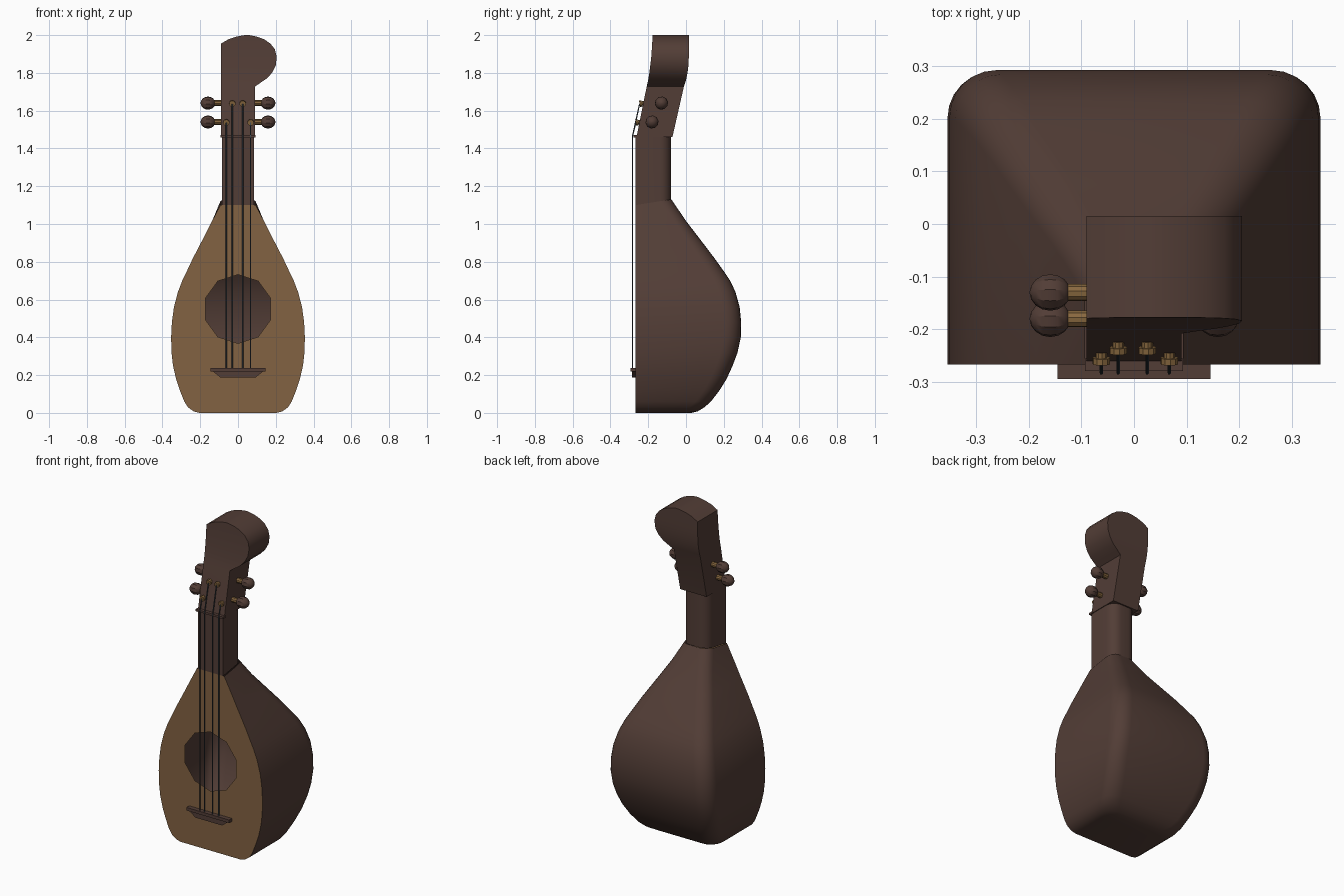
import bpy, bmesh, math
from mathutils import Vector

if "Cube" in bpy.data.objects:
    bpy.data.objects.remove(bpy.data.objects["Cube"])


def material(name, color):
    m = bpy.data.materials.new(name)
    m.diffuse_color = (*color, 1)
    m.use_nodes = True
    m.node_tree.nodes["Principled BSDF"].inputs["Base Color"].default_value = m.diffuse_color
    return m


WOOD = material("dark wood", (0.085, 0.047, 0.037))
TAN = material("tan soundboard", (0.225, 0.122, 0.054))
BRASS = material("brass", (0.25, 0.14, 0.05))
STEEL = material("string steel", (0.05, 0.065, 0.08))
FRONT = -0.267


def finish(name, bm, mat, angle=35):
    bmesh.ops.recalc_face_normals(bm, faces=bm.faces)
    me = bpy.data.meshes.new(name)
    bm.to_mesh(me)
    bm.free()
    me.materials.append(mat)
    ob = bpy.data.objects.new(name, me)
    bpy.context.collection.objects.link(ob)
    bpy.context.view_layer.objects.active = ob
    bpy.ops.object.select_all(action='DESELECT')
    ob.select_set(True)
    if angle:
        bpy.ops.object.shade_smooth_by_angle(angle=math.radians(angle))
    return ob


def loft(name, rings, mat, closed=True, caps=(True, True), angle=35):
    bm = bmesh.new()
    rows = [[bm.verts.new(p) for p in r] for r in rings]
    n = len(rows[0])
    for a, b in zip(rows, rows[1:]):
        for i in range(n if closed else n - 1):
            j = (i + 1) % n
            bm.faces.new((a[i], a[j], b[j], b[i]))
    for row, cap in zip((rows[0], rows[-1]), caps):
        if cap:
            bm.faces.new(row)
    return finish(name, bm, mat, angle)


def lathe(name, start, direction, profile, mat, sides=10, angle=35):
    """Turned part: profile holds (distance along axis, radius)."""
    d = Vector(direction).normalized()
    u = d.orthogonal().normalized()
    v = d.cross(u)
    turn = [2 * math.pi * i / sides for i in range(sides)]
    rings = [[Vector(start) + d * t + (u * math.cos(a) + v * math.sin(a)) * r for a in turn]
             for t, r in profile]
    return loft(name, rings, mat, angle=angle)


def arch(w, back, z, tilt=0.0, steps=6):
    """Section open at the front, with two rounded back corners."""
    r = 0.05 + 0.11 * w
    half = [(w, FRONT)]
    for i in range(steps + 1):
        a = math.pi / 2 * i / steps
        half.append((w - r + r * math.cos(a), back - r + r * math.sin(a)))
    pts = half + [(-x, y) for x, y in reversed(half)]
    return [(x, y, z + tilt * (y - FRONT)) for x, y in pts]


# bowl: height, half width, back depth
BODY = [(0, 0.205, 0.03), (0.008, 0.235, 0.062), (0.03, 0.265, 0.098), (0.06, 0.284, 0.132),
        (0.12, 0.308, 0.178), (0.18, 0.328, 0.215), (0.25, 0.344, 0.247), (0.32, 0.352, 0.273),
        (0.4, 0.354, 0.29), (0.48, 0.35, 0.292), (0.56, 0.339, 0.284), (0.64, 0.318, 0.262),
        (0.7, 0.295, 0.234), (0.75, 0.271, 0.2), (0.82, 0.238, 0.15), (0.92, 0.186, 0.074),
        (1.02, 0.135, -0.003), (1.1, 0.093, -0.077)]
loft("bowl", [arch(w, b, z, 0.16 if z > 1.05 else 0) for z, w, b in BODY], WOOD,
     closed=False, caps=(True, False), angle=40)

# soundboard with ten-sided hole
bm = bmesh.new()
outline = [(w, z) for z, w, b in BODY] + [(-w, z) for z, w, b in reversed(BODY)]
hole = [(0.182 * math.cos(math.radians(90 + 36 * i)), 0.55 + 0.182 * math.sin(math.radians(90 + 36 * i)))
        for i in range(10)]
for loop in (outline, hole):
    vs = [bm.verts.new((x, FRONT, z)) for x, z in loop]
    for i in range(len(vs)):
        bm.edges.new((vs[i - 1], vs[i]))
bmesh.ops.triangle_fill(bm, edges=bm.edges[:], use_beauty=True, normal=(0, -1, 0))
finish("soundboard", bm, TAN, 0)

# neck
loft("neck", [arch(0.086, -0.08, z, t) for z, t in ((1.1, 0.16), (1.465, 0))], WOOD)

# curled head: height, left x, right x, front y, back y
HEAD = [(1.46, -0.09, 0.09, -0.262, -0.072), (1.728, -0.09, 0.09, -0.208, -0.011),
        (1.745, -0.09, 0.115, -0.204, -0.005), (1.77, -0.09, 0.152, -0.199, 0.002),
        (1.8, -0.09, 0.18, -0.194, 0.008), (1.84, -0.09, 0.2, -0.189, 0.013),
        (1.885, -0.09, 0.205, -0.184, 0.015), (1.925, -0.09, 0.195, -0.181, 0.015),
        (1.955, -0.09, 0.172, -0.179, 0.015), (1.978, -0.05, 0.138, -0.178, 0.015),
        (1.992, -0.008, 0.1, -0.177, 0.015), (2.0, 0.035, 0.06, -0.177, 0.015)]
loft("head", [[(l, f, z), (r, f, z), (r, b, z), (l, b, z)] for z, l, r, f, b in HEAD], WOOD)


# nut and bridge: height, half width, front y
def bar(name, rows):
    loft(name, [[(-w, f, z), (w, f, z), (w, -0.255, z), (-w, -0.255, z)] for z, w, f in rows], WOOD, angle=0)


bar("nut", [(1.457, 0.093, -0.279), (1.47, 0.093, -0.279)])
bar("bridge_base", [(0.187, 0.092, -0.286), (0.219, 0.132, -0.286)])
bar("bridge_saddle", [(0.219, 0.145, -0.294), (0.238, 0.145, -0.294)])

# strings, posts and tuning pegs
normal = Vector((0, -0.98, -0.2))
for x, z in ((-0.062, 1.54), (-0.03, 1.64), (0.025, 1.64), (0.067, 1.54)):
    face = Vector((x, -0.262 + (z - 1.46) * 0.2, z))
    lathe("string_post", face, normal, [(-0.003, 0.011), (0.008, 0.011), (0.008, 0.017), (0.02, 0.017)], BRASS)
    nut_top = Vector((x, -0.283, 1.466))
    for a, b in ((Vector((x, -0.283, 0.225)), nut_top), (nut_top, face + normal * 0.02)):
        lathe("string", a, b - a, [(0, 0.0032), ((b - a).length, 0.0032)], STEEL, 6)
    side = 1 if x > 0 else -1
    root = (side * 0.08, -0.13 if z > 1.6 else -0.18, z)
    lathe("peg_stem", root, (side, 0, 0), [(0, 0.016), (0.05, 0.016)], BRASS)
    knob = [(0.079 - 0.039 * math.cos(math.pi * i / 8), max(0.002, 0.035 * math.sin(math.pi * i / 8)))
            for i in range(9)]
    lathe("peg_knob", root, (side, 0, 0), knob, WOOD, angle=30)
